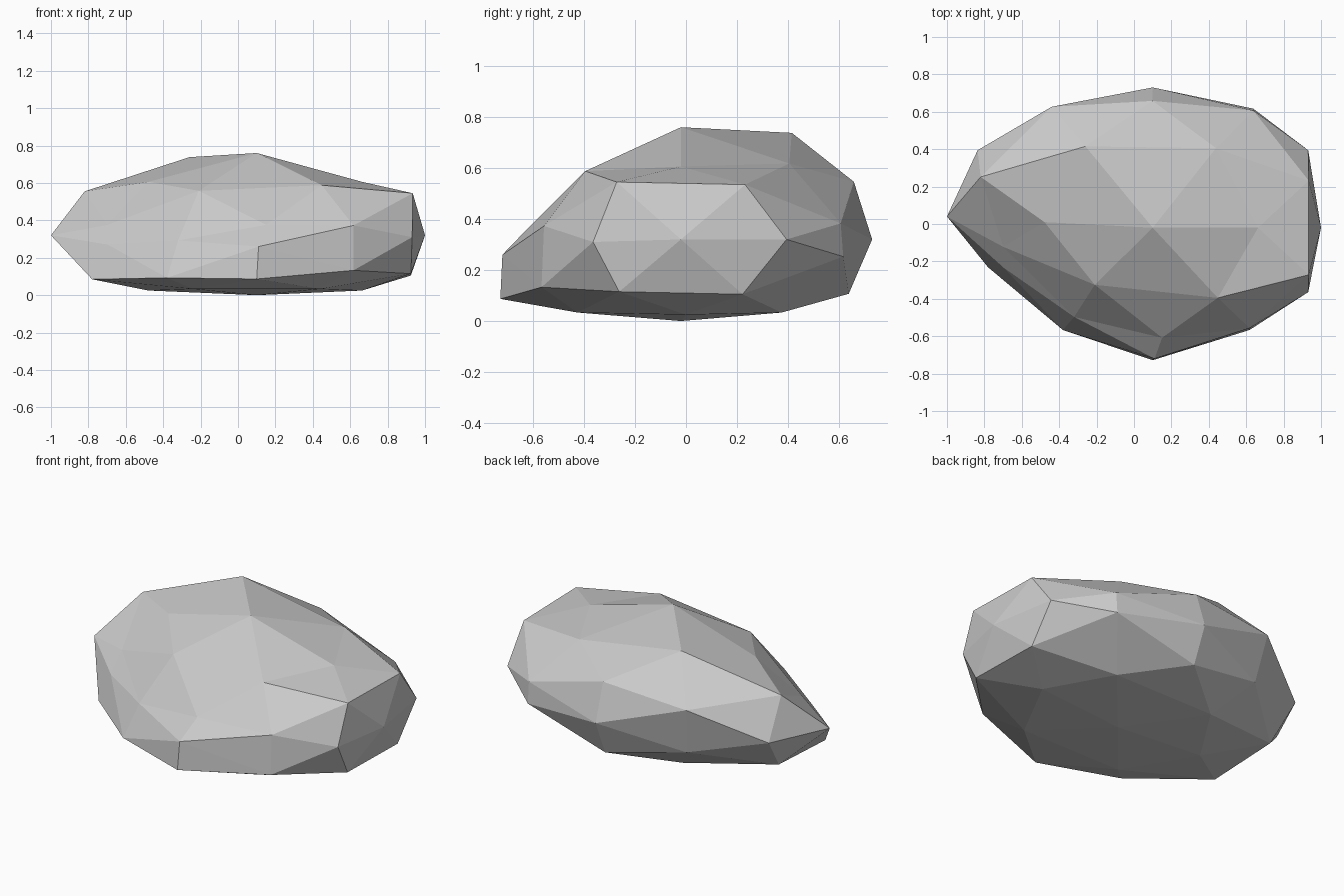
import bpy, bmesh
from itertools import product
from mathutils import Vector

cube = bpy.data.objects.get("Cube")
if cube:
    bpy.data.objects.remove(cube, do_unlink=True)

# Hand-shaped pulls on single corners, keyed by dominant axis and signs
PULLS = {
    "z+0+": (0, -.02, -.08), "z-0+": (0, .01, -.08),
    "z+++": (0, .03, -.05), "z-++": (-.02, .04, .07),
    "z--+": (.03, .05, -.11), "z+-+": (.01, -.02, -.08),
    "z+--": (0, -.05, 0), "z---": (0, -.05, 0),
    "z00+": (0, -.02, .01), "z00-": (0, -.02, 0),
    "x+-0": (0, .03, -.01), "x--0": (.14, .16, -.05),
    "x+00": (0, -.02, 0), "x-00": (0, .04, 0),
    "x+++": (.03, 0, 0), "x+-+": (.03, -.04, .01),
    "x++-": (.02, -.01, -.01), "x+--": (.02, -.03, 0),
    "x-++": (-.03, .02, .02), "x--+": (.09, .11, -.16), "x---": (.01, 0, -.03),
    "y0-+": (.05, .03, -.17), "y0--": (0, -.09, -.02),
    "y0+0": (0, -.02, 0), "y0-0": (.01, .03, -.06), "y0++": (0, .02, 0),
    "y+++": (0, 0, -.07), "y++-": (0, .01, .07),
    "y-++": (.01, .02, .05), "y-+-": (.05, -.04, .03),
    "y+-+": (-.02, .05, -.08), "y+--": (-.02, .04, -.05),
    "y--+": (.13, .11, -.16), "y---": (.07, .04, -.09),
}


def squash(d):
    """Turn a sphere direction into the flattened boulder form."""
    x = .1 + 1.1 * d.x - .2 * max(d.x, 0) ** 4
    z = .32 + (.43 * d.z if d.z > 0 else .5 * d.z + .18 * d.z ** 2)
    return Vector((x, .75 * d.y, z))


def sphere_directions():
    """Yield the keyed corners of a once-divided icosahedron."""
    for shift, axis in enumerate("xyz"):
        for base in ((.851, .526, 0), (.809, .309, .5), (1, 0, 0)):
            for signs in product(*[(1, -1) if c else (0,) for c in base]):
                turn = [(i - shift) % 3 for i in range(3)]
                key = axis + "".join("0+-"[signs[i]] for i in turn)
                yield key, Vector([base[i] * signs[i] for i in turn])


# The sphere hull gives the facets, then each corner moves into place
bm = bmesh.new()
targets = {}
for key, direction in sphere_directions():
    vert = bm.verts.new(direction.normalized())
    targets[vert] = squash(direction) + Vector(PULLS.get(key, (0, 0, 0)))
bmesh.ops.convex_hull(bm, input=list(bm.verts))
for vert, place in targets.items():
    vert.co = place
bmesh.ops.recalc_face_normals(bm, faces=list(bm.faces))

mesh = bpy.data.meshes.new("boulder")
bm.to_mesh(mesh)
bm.free()
boulder = bpy.data.objects.new("boulder", mesh)
bpy.context.collection.objects.link(boulder)

# Plain stone colour
stone = bpy.data.materials.new("stone_grey")
stone.use_nodes = True
grey = (.6, .6, .6, 1)
stone.diffuse_color = grey
stone.node_tree.nodes["Principled BSDF"].inputs["Base Color"].default_value = grey
mesh.materials.append(stone)
